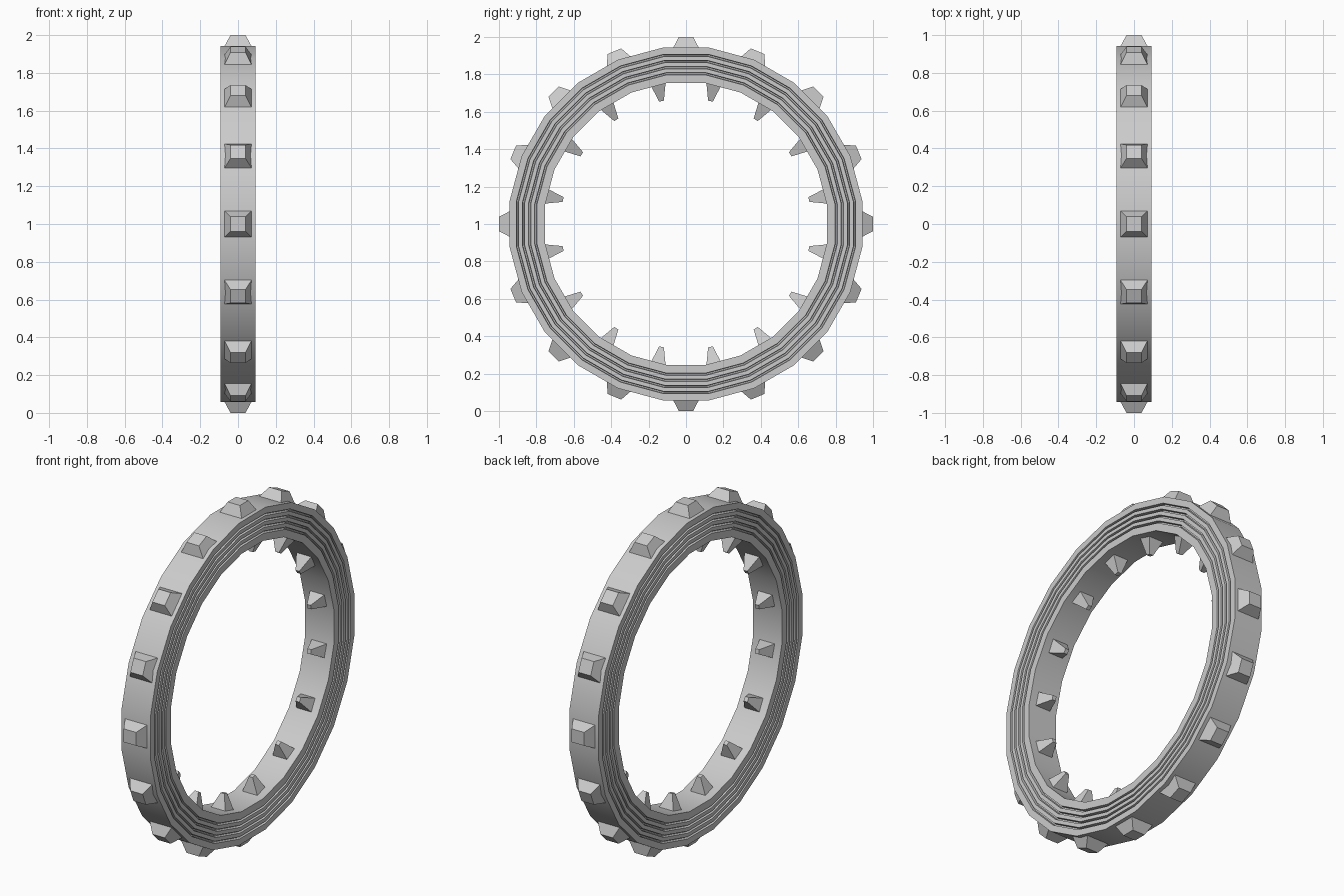
import bpy, bmesh, math
from mathutils import Vector

if "Cube" in bpy.data.objects:
    bpy.data.objects.remove(bpy.data.objects["Cube"])

SEGMENTS = 24
CENTRE = Vector((0, 0, 1))

grey = bpy.data.materials.new("mid grey")
grey.diffuse_color = (0.6, 0.6, 0.6, 1)
grey.use_nodes = True
grey.node_tree.nodes["Principled BSDF"].inputs["Base Color"].default_value = grey.diffuse_color


def finish(bm, name):
    bmesh.ops.recalc_face_normals(bm, faces=bm.faces[:])
    # smooth facets around the ring, keep hard corners crisp
    for f in bm.faces:
        f.smooth = True
    for e in bm.edges:
        e.smooth = e.calc_face_angle(0) < math.radians(30)
    mesh = bpy.data.meshes.new(name)
    bm.to_mesh(mesh)
    bm.free()
    mesh.materials.append(grey)
    ob = bpy.data.objects.new(name, mesh)
    bpy.context.collection.objects.link(ob)
    return ob


def ring_point(x, r, a):
    return CENTRE + Vector((x, r * math.sin(a), r * math.cos(a)))


def make_ring():
    # half cross-section (x, radius): side face with four concentric grooves
    w, depth, g = 0.093, 0.018, 0.006
    side = [(w, 0.951)]
    for r in (0.909, 0.876, 0.843, 0.810):
        side += [(w, r + g), (w - depth, r + g * 0.6),
                 (w - depth, r - g * 0.6), (w, r - g)]
    side.append((w, 0.761))
    profile = side + [(-x, r) for x, r in reversed(side)]
    bm = bmesh.new()
    rows = []
    for i in range(SEGMENTS):
        a = (i + 0.5) * 2 * math.pi / SEGMENTS
        rows.append([bm.verts.new(ring_point(x, r, a)) for x, r in profile])
    n = len(profile)
    for i in range(SEGMENTS):
        p, q = rows[i], rows[(i + 1) % SEGMENTS]
        for j in range(n):
            k = (j + 1) % n
            bm.faces.new((p[j], p[k], q[k], q[j]))
    return finish(bm, "grooved_ring")


def make_studs(name, offset, r_base, r_tip, base, tip):
    # sixteen truncated pyramids; base and tip are (half x, half tangential)
    bm = bmesh.new()
    for i in range(16):
        a = (i + offset) * math.pi / 8
        radial = Vector((0, math.sin(a), math.cos(a)))
        tangent = Vector((0, math.cos(a), -math.sin(a)))
        loops = []
        for r, (hx, ht) in ((r_base, base), (r_tip, tip)):
            loops.append([bm.verts.new(CENTRE + radial * r + tangent * (ht * t)
                                       + Vector((hx * s, 0, 0)))
                          for s, t in ((-1, -1), (1, -1), (1, 1), (-1, 1))])
        lo, hi = loops
        bm.faces.new(lo)
        bm.faces.new(hi)
        for j in range(4):
            k = (j + 1) % 4
            bm.faces.new((lo[j], lo[k], hi[k], hi[j]))
    return finish(bm, name)


make_ring()
make_studs("outer_studs", 0, 0.935, 1.0, (0.075, 0.072), (0.040, 0.039))
make_studs("inner_spikes", 0.5, 0.768, 0.670, (0.052, 0.042), (0.012, 0.013))
